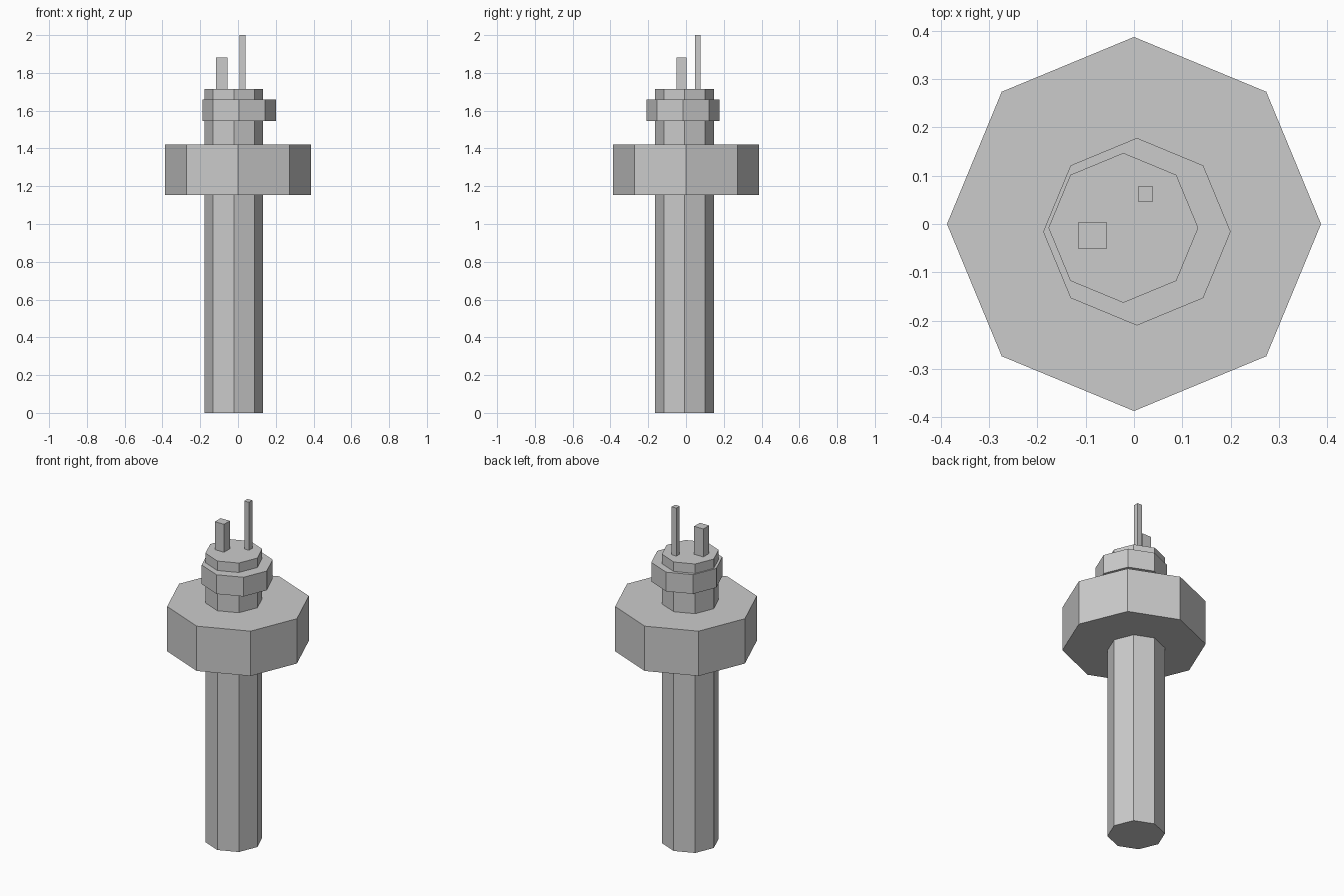
import bpy

if "Cube" in bpy.data.objects:
    bpy.data.objects.remove(bpy.data.objects["Cube"])


def octagon(name, x, y, radius, z0, z1):
    """Eight-sided upright prism with corners on the x and y axes."""
    bpy.ops.mesh.primitive_cylinder_add(
        vertices=8, radius=radius, depth=z1 - z0, location=(x, y, (z0 + z1) / 2))
    bpy.context.object.name = name


def post(name, x, y, width, depth, z0, z1):
    """Upright rectangular post."""
    bpy.ops.mesh.primitive_cube_add(size=1, location=(x, y, (z0 + z1) / 2))
    obj = bpy.context.object
    obj.name = name
    obj.scale = (width, depth, z1 - z0)
    bpy.ops.object.transform_apply(location=False, rotation=False, scale=True)


# Tower body
octagon("shaft", -0.022, -0.008, 0.155, 0.0, 1.715)
octagon("main_deck", 0.0, 0.0, 0.387, 1.154, 1.42)
octagon("upper_ring", 0.006, -0.016, 0.194, 1.545, 1.659)

# Rooftop masts
post("short_mast", -0.086, -0.024, 0.06, 0.054, 1.715, 1.881)
post("tall_mast", 0.024, 0.062, 0.031, 0.031, 1.715, 2.0)
